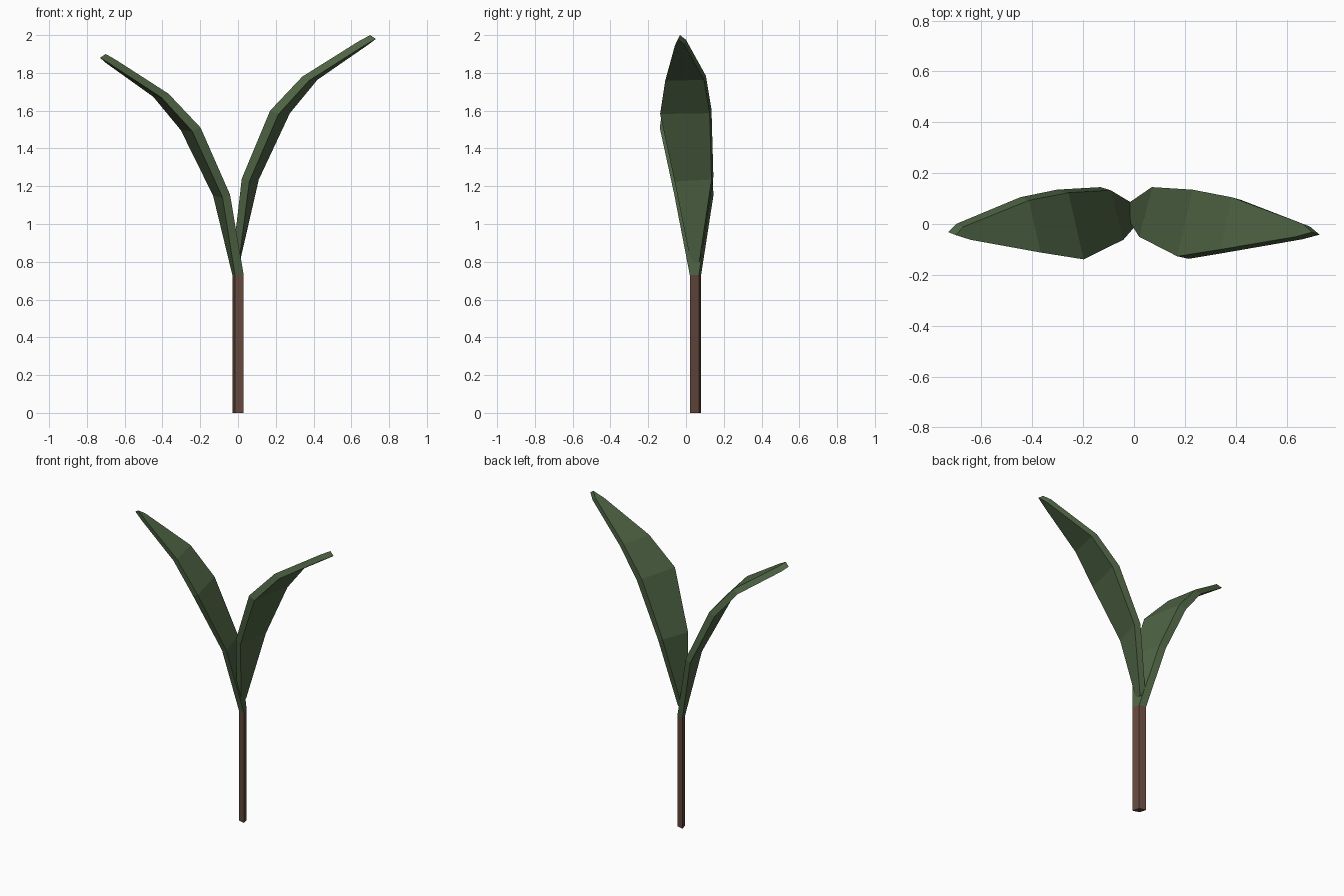
import bpy, bmesh

if "Cube" in bpy.data.objects:
    bpy.data.objects.remove(bpy.data.objects["Cube"])


def material(name, rgb):
    m = bpy.data.materials.new(name)
    m.diffuse_color = (*rgb, 1)
    m.use_nodes = True
    m.node_tree.nodes["Principled BSDF"].inputs["Base Color"].default_value = m.diffuse_color
    return m


def loft(name, rings, mat):
    """Join four-cornered rings into a closed, flat-faced solid."""
    bm = bmesh.new()
    loops = [[bm.verts.new(p) for p in ring] for ring in rings]
    for a, b in zip(loops, loops[1:]):
        for i in range(4):
            j = (i + 1) % 4
            bm.faces.new((a[i], a[j], b[j], b[i]))
    bm.faces.new(loops[0])
    bm.faces.new(loops[-1])
    bmesh.ops.remove_doubles(bm, verts=bm.verts, dist=0.0005)
    bmesh.ops.recalc_face_normals(bm, faces=bm.faces)
    mesh = bpy.data.meshes.new(name)
    bm.to_mesh(mesh)
    bm.free()
    mesh.materials.append(mat)
    obj = bpy.data.objects.new(name, mesh)
    bpy.context.collection.objects.link(obj)


green = material("leaf green", (0.077, 0.127, 0.058))
brown = material("stem brown", (0.127, 0.065, 0.045))

# Stem: slim diamond section, corners ordered to meet the left leaf
diamond = [(0.03, 0.02), (-0.016, 0.032), (-0.03, 0.08), (0.016, 0.068)]
STEM_TOP = 0.73
loft("stem", [[(x, y, z) for x, y in diamond] for z in (0, STEM_TOP)], brown)

# Leaf stations: upper front corner, upper back corner, step (x, z) to underside
stations = [
    ((0.02, -0.05, 1.24), (0.07, 0.145, 1.25), (0.04, -0.015)),
    ((0.17, -0.127, 1.60), (0.23, 0.135, 1.605), (0.045, -0.018)),
    ((0.34, -0.10, 1.78), (0.385, 0.105, 1.785), (0.035, -0.022)),
    ((0.635, -0.05, 1.965), (0.665, 0.0, 1.975), (0.027, -0.024)),
    ((0.70, -0.032, 2.0), (0.70, -0.032, 2.0), (0.03, -0.02)),
]


def leaf_rings(side, shifts, upper_dy, lower_dy):
    rings = []
    for (front, back, (tx, tz)), (dx, dz) in zip(stations, shifts):
        ring = []
        for p, low in ((front, 0), (front, 1), (back, 1), (back, 0)):
            dy = lower_dy if low else upper_dy
            ring.append((side * (p[0] + dx + low * tx), p[1] + dy,
                         p[2] + dz + low * tz))
        rings.append(ring)
    return rings


# Right leaf springs from inside the base of the left one
right_base = [(-0.03, 0.03, 0.81), (0.005, 0.025, 0.80),
              (0.01, 0.07, 0.80), (-0.025, 0.08, 0.81)]
loft("right_leaf", [right_base] + leaf_rings(1, [(0, 0)] * 5, 0, -0.01), green)

# Left leaf is shorter and continues straight from the stem
left_shift = [(0.022, -0.085), (0.028, -0.09), (0.028, -0.09),
              (0.008, -0.098), (0.0, -0.1)]
left_base = [(x, y, STEM_TOP) for x, y in diamond]
loft("left_leaf", [left_base] + leaf_rings(-1, left_shift, -0.012, 0), green)
